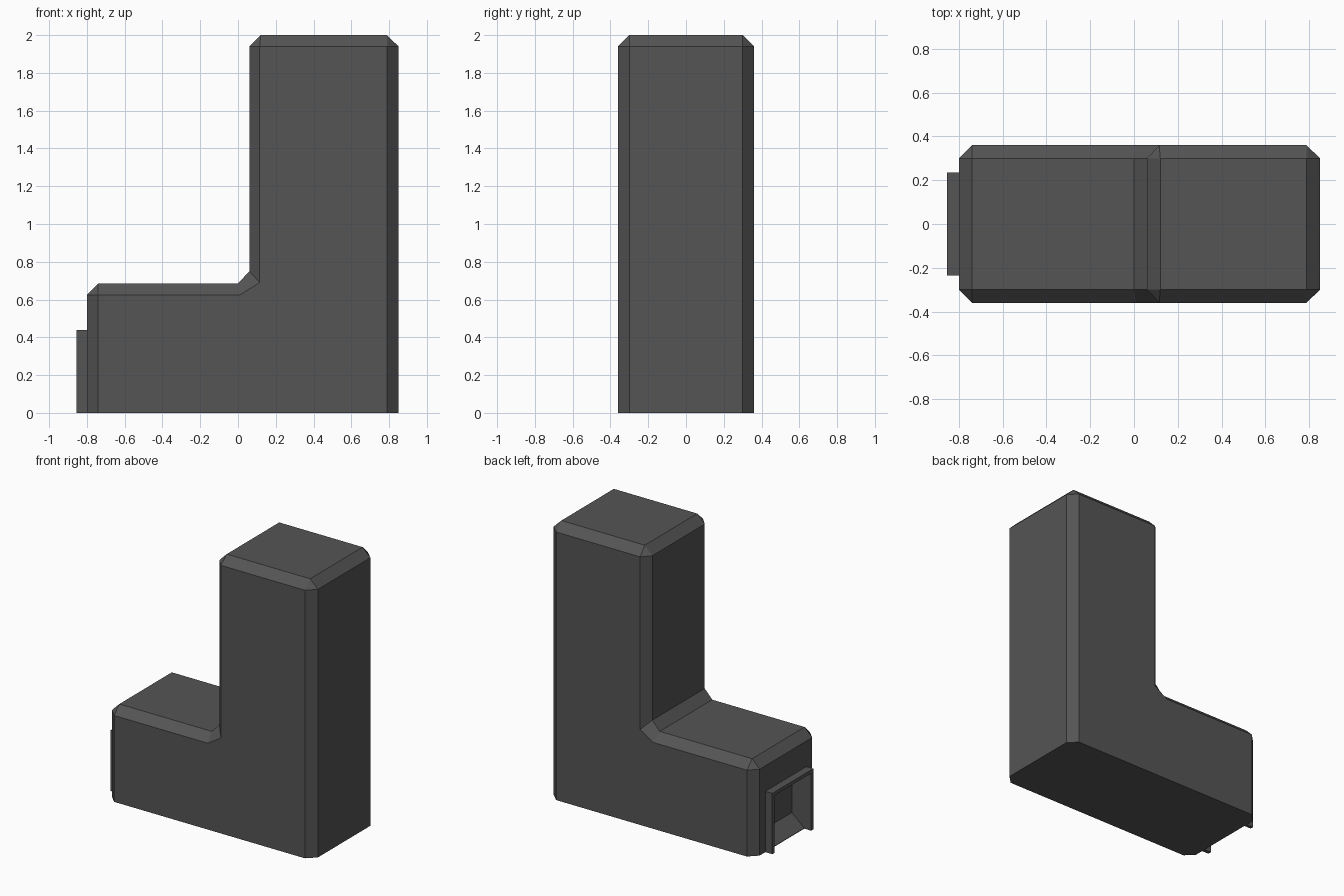
import bpy, bmesh

if "Cube" in bpy.data.objects:
    bpy.data.objects.remove(bpy.data.objects["Cube"])

dark = bpy.data.materials.new("dark_grey")
dark.diffuse_color = (0.09, 0.09, 0.09, 1)
dark.use_nodes = True
dark.node_tree.nodes["Principled BSDF"].inputs["Base Color"].default_value = dark.diffuse_color


def finish(name, bm):
    bmesh.ops.recalc_face_normals(bm, faces=bm.faces)
    me = bpy.data.meshes.new(name)
    bm.to_mesh(me)
    bm.free()
    ob = bpy.data.objects.new(name, me)
    ob.data.materials.append(dark)
    bpy.context.collection.objects.link(ob)
    return ob


def prism(name, pts, offset):
    """Extrude a closed 3D outline by an offset vector."""
    bm = bmesh.new()
    face = bm.faces.new([bm.verts.new(p) for p in pts])
    ext = bmesh.ops.extrude_face_region(bm, geom=[face])
    moved = [g for g in ext["geom"] if isinstance(g, bmesh.types.BMVert)]
    bmesh.ops.translate(bm, verts=moved, vec=offset)
    return finish(name, bm)


# L-shaped body: full silhouette joined by chamfers to inset side faces
rim = [(-.80, 0), (-.80, .625), (-.74, .685), (0, .685), (.06, .75),
       (.06, 1.94), (.12, 2), (.788, 2), (.85, 1.94), (.85, 0)]
side = [(-.74, 0), (-.74, .625), (.01, .625), (.115, .69),
        (.115, 1.94), (.788, 1.94), (.788, 0)]
link = [0, 1, 1, 2, 3, 4, 4, 5, 5, 6]
bm = bmesh.new()
rings = []
for s in (-1, 1):
    r = [bm.verts.new((x, s * .30, z)) for x, z in rim]
    f = [bm.verts.new((x, s * .36, z)) for x, z in side]
    bm.faces.new(f)
    for i in range(9):
        a, b = f[link[i]], f[link[i + 1]]
        bm.faces.new([r[i], r[i + 1], b] + ([a] if a != b else []))
    rings.append((r, f))
(r0, f0), (r1, f1) = rings
for i in range(9):
    bm.faces.new([r0[i], r0[i + 1], r1[i + 1], r1[i]])
bm.faces.new([r0[0], f0[0], f0[-1], r0[-1], r1[-1], f1[-1], f1[0], r1[0]])
body = finish("body", bm)

# Recessed opening with a sloping floor, cut into the low end
cut = [(-.95, .004), (-.80, .004), (-.70, .09), (-.70, .415), (-.95, .415)]
cutter = prism("opening_cutter", [(x, -.21, z) for x, z in cut], (0, .42, 0))
cutter.hide_render = True
mod = body.modifiers.new("opening", 'BOOLEAN')
mod.operation = 'DIFFERENCE'
mod.solver = 'EXACT'
mod.object = cutter
bpy.context.view_layer.objects.active = body
bpy.ops.object.modifier_apply(modifier=mod.name)
bpy.data.objects.remove(cutter)

# Raised frame around the opening
outline = [(-.235, 0), (-.235, .44), (.235, .44), (.235, 0),
           (.21, 0), (.21, .415), (-.21, .415), (-.21, 0)]
prism("opening_frame", [(-.855, y, z) for y, z in outline], (.06, 0, 0))
